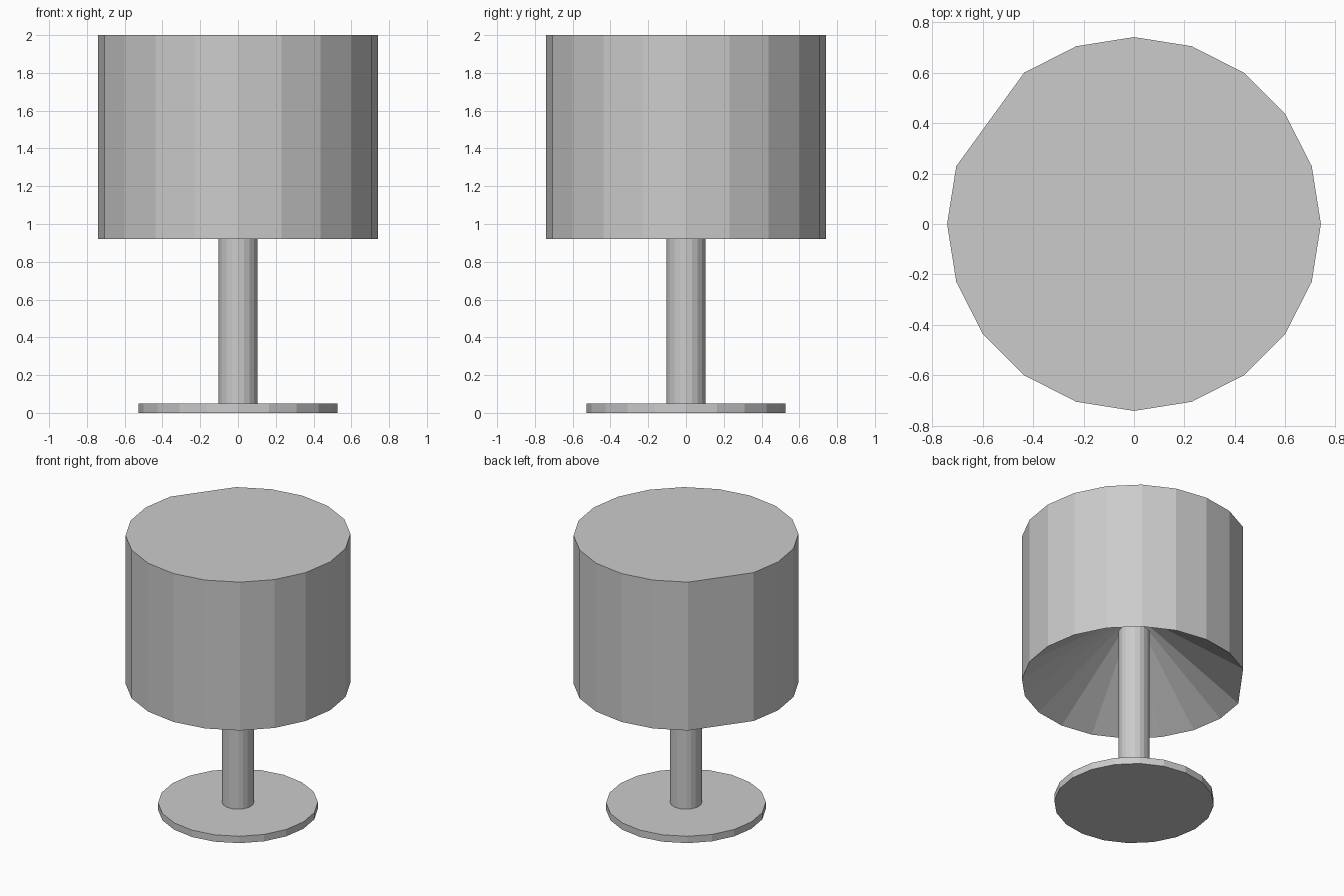
import bpy, bmesh, math

if "Cube" in bpy.data.objects:
    bpy.data.objects.remove(bpy.data.objects["Cube"])

SIDES = 20


def ring(bm, radius, z, skip=()):
    return [bm.verts.new((radius * math.cos(i * math.tau / SIDES),
                          radius * math.sin(i * math.tau / SIDES), z))
            for i in range(SIDES) if i not in skip]


def make_drum(name, radius, z0, z1, skip=(), apex=None):
    """Faceted drum; an apex height gives it a conical hollow underneath."""
    bm = bmesh.new()
    low, high = ring(bm, radius, z0, skip), ring(bm, radius, z1, skip)
    n = len(low)
    tip = bm.verts.new((0, 0, apex)) if apex is not None else None
    for i in range(n):
        j = (i + 1) % n
        bm.faces.new((low[i], low[j], high[j], high[i]))
        if tip:
            bm.faces.new((low[j], low[i], tip))
    bm.faces.new(high)
    if not tip:
        bm.faces.new(low[::-1])
    bmesh.ops.recalc_face_normals(bm, faces=bm.faces)
    mesh = bpy.data.meshes.new(name)
    bm.to_mesh(mesh)
    bm.free()
    obj = bpy.data.objects.new(name, mesh)
    bpy.context.collection.objects.link(obj)
    return obj


# Round foot
make_drum("lamp_base", 0.527, 0.0, 0.05)

# Upright stem, ending inside the shade
make_drum("lamp_stem", 0.104, 0.05, 1.3)

# Shade with one flattened corner (back left) and a conical hollow underside
make_drum("lamp_shade", 0.742, 0.92, 2.0, skip=(8,), apex=1.45)
